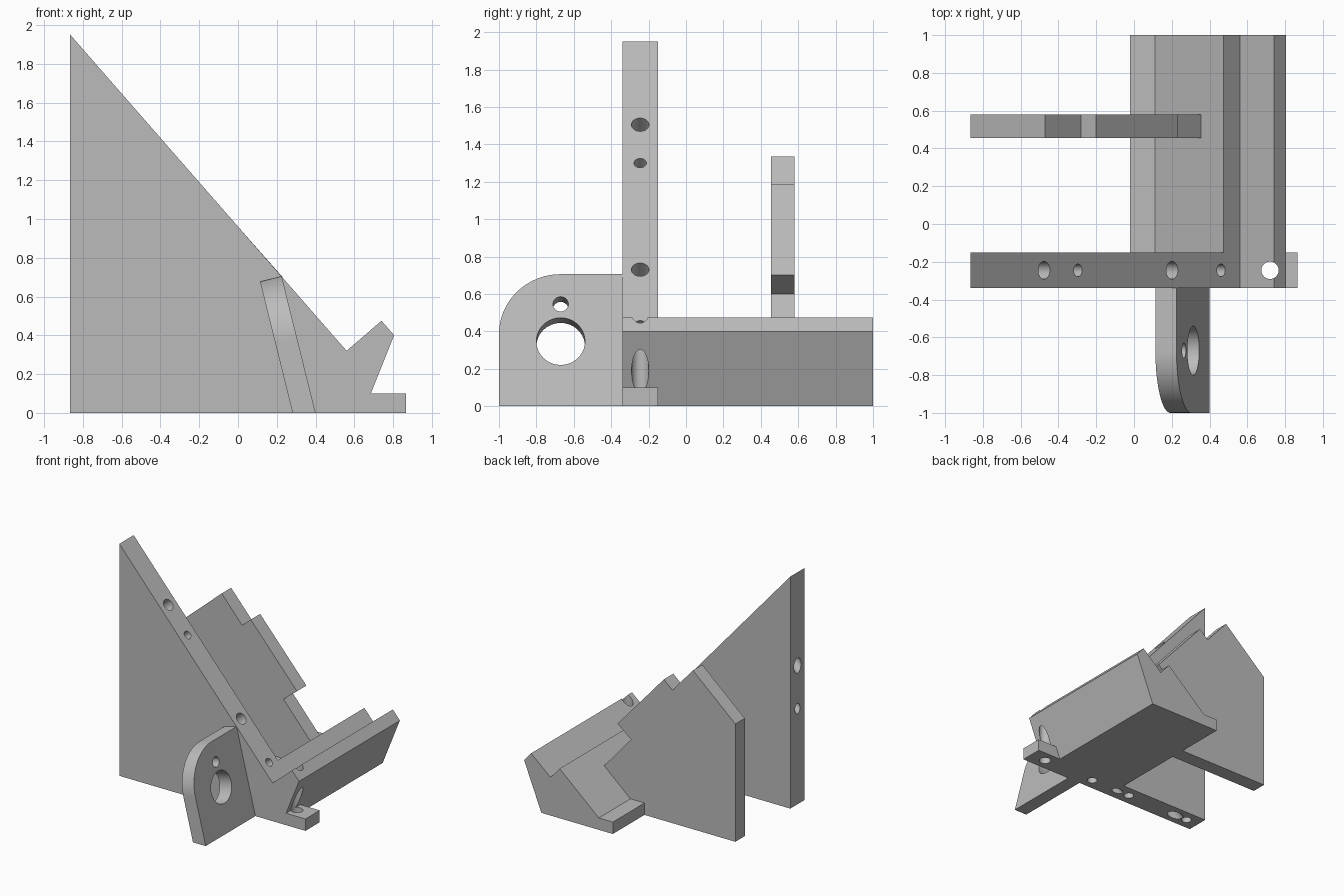
import bpy, math
from mathutils import Vector, Matrix

if "Cube" in bpy.data.objects:
    bpy.data.objects.remove(bpy.data.objects["Cube"], do_unlink=True)

grey = bpy.data.materials.new("plain grey")
grey.use_nodes = True
grey.diffuse_color = (0.5, 0.5, 0.5, 1)
grey.node_tree.nodes["Principled BSDF"].inputs["Base Color"].default_value = (0.5, 0.5, 0.5, 1)


def extrude(name, outline, origin, u, v, depth):
    """Extrude a 2D outline, lying in the plane of u and v, along depth."""
    base = [Vector(origin) + u * a + v * b for a, b in outline]
    n = len(base)
    faces = [list(range(n)), list(range(2 * n - 1, n - 1, -1))]
    faces += [[(i + 1) % n, i, n + i, n + (i + 1) % n] for i in range(n)]
    if u.cross(v).dot(depth) > 0:
        faces[0].reverse()
        faces[1].reverse()
        for f in faces[2:]:
            f.reverse()
    mesh = bpy.data.meshes.new(name)
    mesh.from_pydata(base + [p + depth for p in base], [], faces)
    # The outlines may run either way round, so make the normals consistent
    import bmesh
    bm = bmesh.new()
    bm.from_mesh(mesh)
    bmesh.ops.recalc_face_normals(bm, faces=bm.faces)
    bm.to_mesh(mesh)
    bm.free()
    mesh.materials.append(grey)
    obj = bpy.data.objects.new(name, mesh)
    bpy.context.collection.objects.link(obj)
    return obj


def slab(name, outline, y0, y1):
    return extrude(name, outline, (0, y0, 0), X, Z, Y * (y1 - y0))


def drill(obj, centre, axis, radius, start, end):
    """Cut a round hole along an axis, from start to end measured from centre."""
    axis = axis.normalized()
    bpy.ops.mesh.primitive_cylinder_add(vertices=40, radius=radius, depth=end - start)
    cutter = bpy.context.object
    cutter.hide_render = True
    cutter.data.materials.append(grey)
    mid = Vector(centre) + axis * (start + end) / 2
    cutter.matrix_world = Matrix.Translation(mid) @ axis.to_track_quat("Z", "Y").to_matrix().to_4x4()
    mod = obj.modifiers.new("hole", "BOOLEAN")
    mod.operation, mod.solver, mod.object = "DIFFERENCE", "EXACT", cutter
    bpy.context.view_layer.objects.active = obj
    bpy.ops.object.modifier_apply(modifier=mod.name)
    bpy.data.objects.remove(cutter, do_unlink=True)


def smooth(obj):
    bpy.ops.object.select_all(action="DESELECT")
    obj.select_set(True)
    bpy.context.view_layer.objects.active = obj
    bpy.ops.object.shade_smooth_by_angle(angle=math.radians(25))


X, Y, Z = Vector((1, 0, 0)), Vector((0, 1, 0)), Vector((0, 0, 1))
FRONT, BACK, MID = -0.34, -0.15, -0.245

# Tall triangular front plate, with the V groove and the mounting foot
front_plate = slab("front_plate", [
    (-0.865, 0), (-0.865, 1.95), (0.56, 0.32), (0.74, 0.475), (0.805, 0.40),
    (0.685, 0.10), (0.865, 0.10), (0.865, 0)], FRONT, BACK)

# Holes square to the sloping edge
slope = Vector((1.425, 0, -1.63)).normalized()
inward = Vector((slope.z, 0, -slope.x))
for z, r in ((1.505, 0.047), (1.30, 0.033), (0.73, 0.047), (0.433, 0.033)):
    x = 0.56 - (z - 0.32) * 1.425 / 1.63
    drill(front_plate, (x, MID, z), inward, r, -0.05, 1.6)

# Vertical screw hole through lip and foot, and blind holes underneath
drill(front_plate, (0.72, MID, 0), Z, 0.046, -0.1, 0.7)
for x in (0.23, -0.15, -0.75):
    drill(front_plate, (x, MID, 0), Z, 0.04, -0.1, 0.12)
smooth(front_plate)

# Long V trough
slab("trough", [
    (-0.02, 0), (-0.02, 0.10), (0.11, 0.10), (0.475, 0.417), (0.56, 0.32),
    (0.74, 0.475), (0.805, 0.40), (0.645, 0)], BACK, 1.0)

# Stepped rear support plate
slab("rear_plate", [
    (-0.865, 0), (-0.865, 0.99), (-0.47, 1.335), (-0.28, 1.118), (-0.20, 1.187),
    (0.23, 0.70), (0.105, 0.60), (0.355, 0.313), (0.11, 0.10), (-0.02, 0.10),
    (-0.02, 0)], 0.455, 0.58)

# Leaning tab with one rounded corner and two holes
lean = Vector((-0.175, 0, 0.705)).normalized()
across = Vector((-lean.z, 0, lean.x))
RADIUS, TOP, EYE = 0.33, 0.727, -0.67
outline = [(FRONT, -0.1), (FRONT, TOP)]
for i in range(25):
    a = math.pi / 2 * (1 + i / 24)
    outline.append((EYE + RADIUS * math.cos(a), TOP - RADIUS + RADIUS * math.sin(a)))
outline.append((-1, -0.1))
tab = extrude("tab", outline, (0.40, 0, 0), Y, lean, across * 0.115)
for height, r in ((0.357, 0.13), (0.562, 0.041)):
    drill(tab, Vector((0.40, EYE, 0)) + lean * height, across, r, -0.1, 0.3)

# Trim the foot of the tab flat with the ground
floor = slab("floor_cutter", [(-1, -1), (1, -1), (1, 0), (-1, 0)], -2, 1)
floor.hide_render = True
mod = tab.modifiers.new("trim", "BOOLEAN")
mod.operation, mod.solver, mod.object = "DIFFERENCE", "EXACT", floor
bpy.context.view_layer.objects.active = tab
bpy.ops.object.modifier_apply(modifier=mod.name)
bpy.data.objects.remove(floor, do_unlink=True)
smooth(tab)
